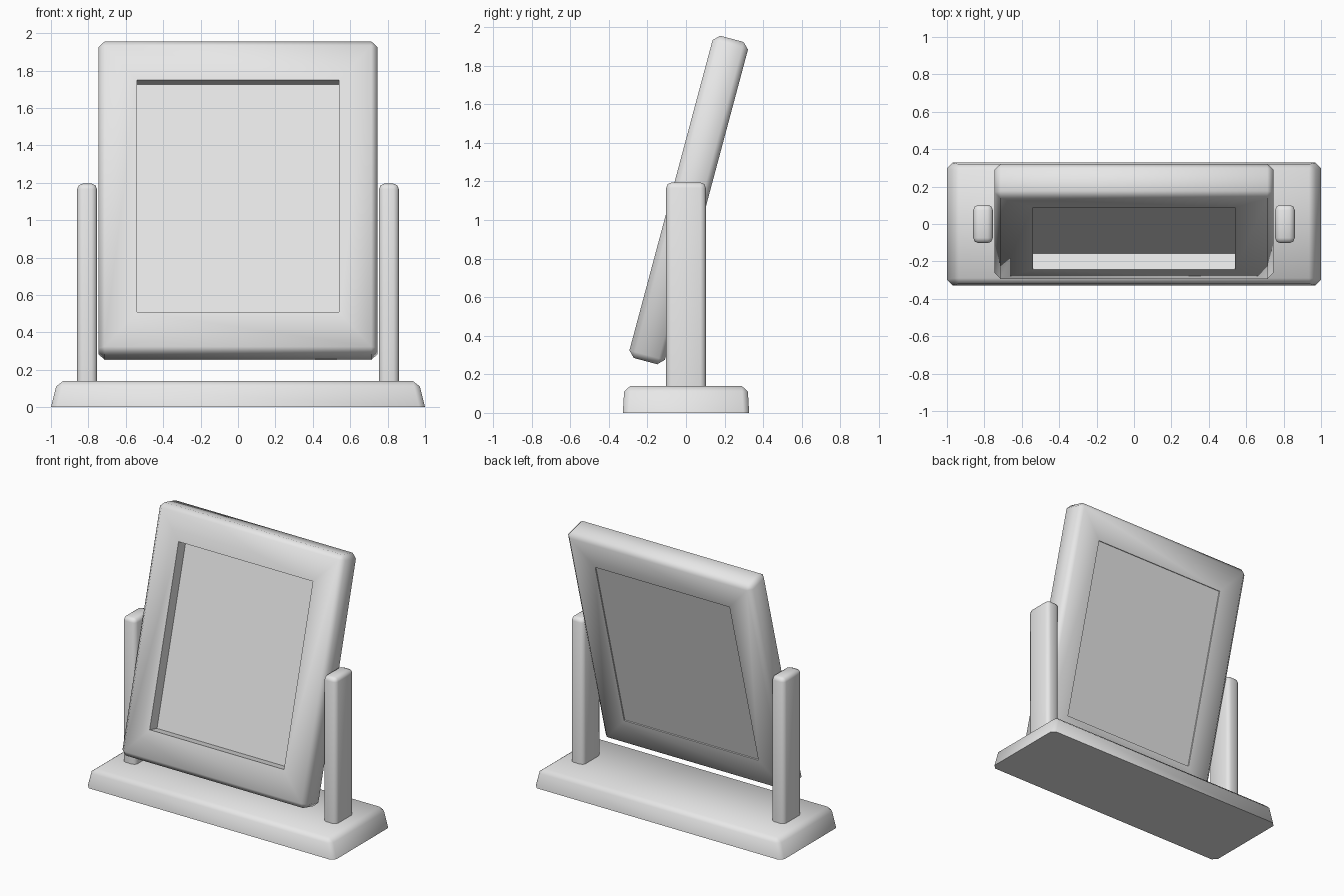
import bpy, bmesh, math
from mathutils import Matrix, Vector

if "Cube" in bpy.data.objects:
    bpy.data.objects.remove(bpy.data.objects["Cube"])

grey = bpy.data.materials.new("light_grey")
grey.diffuse_color = (0.8, 0.8, 0.8, 1)
grey.use_nodes = True
grey.node_tree.nodes["Principled BSDF"].inputs["Base Color"].default_value = grey.diffuse_color


def box(bm, size, centre=(0, 0, 0)):
    m = Matrix.Translation(centre) @ Matrix.Diagonal((*size, 1))
    return bmesh.ops.create_cube(bm, size=1, matrix=m)["verts"]


def bevel(bm, edges, width, segments=1):
    bmesh.ops.bevel(bm, geom=edges, offset=width, offset_type='OFFSET',
                    segments=segments, profile=0.5, affect='EDGES')


def finish(bm, name, matrix=Matrix()):
    bmesh.ops.recalc_face_normals(bm, faces=bm.faces)
    bm.transform(matrix)
    mesh = bpy.data.meshes.new(name)
    bm.to_mesh(mesh)
    bm.free()
    mesh.materials.append(grey)
    ob = bpy.data.objects.new(name, mesh)
    bpy.context.collection.objects.link(ob)
    bpy.ops.object.select_all(action='DESELECT')
    ob.select_set(True)
    bpy.context.view_layer.objects.active = ob
    bpy.ops.object.shade_smooth_by_angle(angle=math.radians(50))
    return ob


# Base slab: ends slope inward, all edges chamfered except the underside
bm = bmesh.new()
for v in box(bm, (2.0, 0.655, 0.14), (0, 0, 0.07)):
    if v.co.z > 0.1:
        v.co.x *= 0.965
        v.co.y *= 0.975
bevel(bm, [e for e in bm.edges if max(v.co.z for v in e.verts) > 0.1], 0.03)
finish(bm, "base")

# Two upright posts
for side, name in ((-1, "left_post"), (1, "right_post")):
    bm = bmesh.new()
    box(bm, (0.105, 0.205, 1.075), (side * 0.807, 0, 0.6575))
    bevel(bm, [e for e in bm.edges if max(v.co.z for v in e.verts) > 1], 0.028, 2)
    finish(bm, name)

# Tilting frame, built upright around its own centre, then leaned back
W, H, T = 0.745, 0.865, 0.095       # outer half sizes
IW, IH = 0.54, 0.642                # opening half sizes
tilt = Matrix.Translation((0, 0.014, 1.104)) @ Matrix.Rotation(math.radians(-15), 4, 'X')

bm = bmesh.new()
signs = ((-1, -1), (1, -1), (1, 1), (-1, 1))
loops = [[bm.verts.new((sx * w, y, sz * h)) for sx, sz in signs]
         for w, h, y in ((W, H, -T), (W, H, T), (IW, IH, T), (IW, IH, -T))]
for k in range(4):
    a, b = loops[k], loops[(k + 1) % 4]
    for i in range(4):
        j = (i + 1) % 4
        bm.faces.new((a[i], a[j], b[j], b[i]))
bmesh.ops.recalc_face_normals(bm, faces=bm.faces)
outer = set(loops[0] + loops[1])
bevel(bm, [e for e in bm.edges if all(v in outer for v in e.verts)], 0.032)
finish(bm, "mirror_frame", tilt)

# Mirror panel, deep set at the front and almost flush at the back
bm = bmesh.new()
front, back = -T + 0.088, T - 0.008
box(bm, (IW * 2, back - front, IH * 2), (0, (front + back) / 2, 0))
finish(bm, "mirror_panel", tilt)
